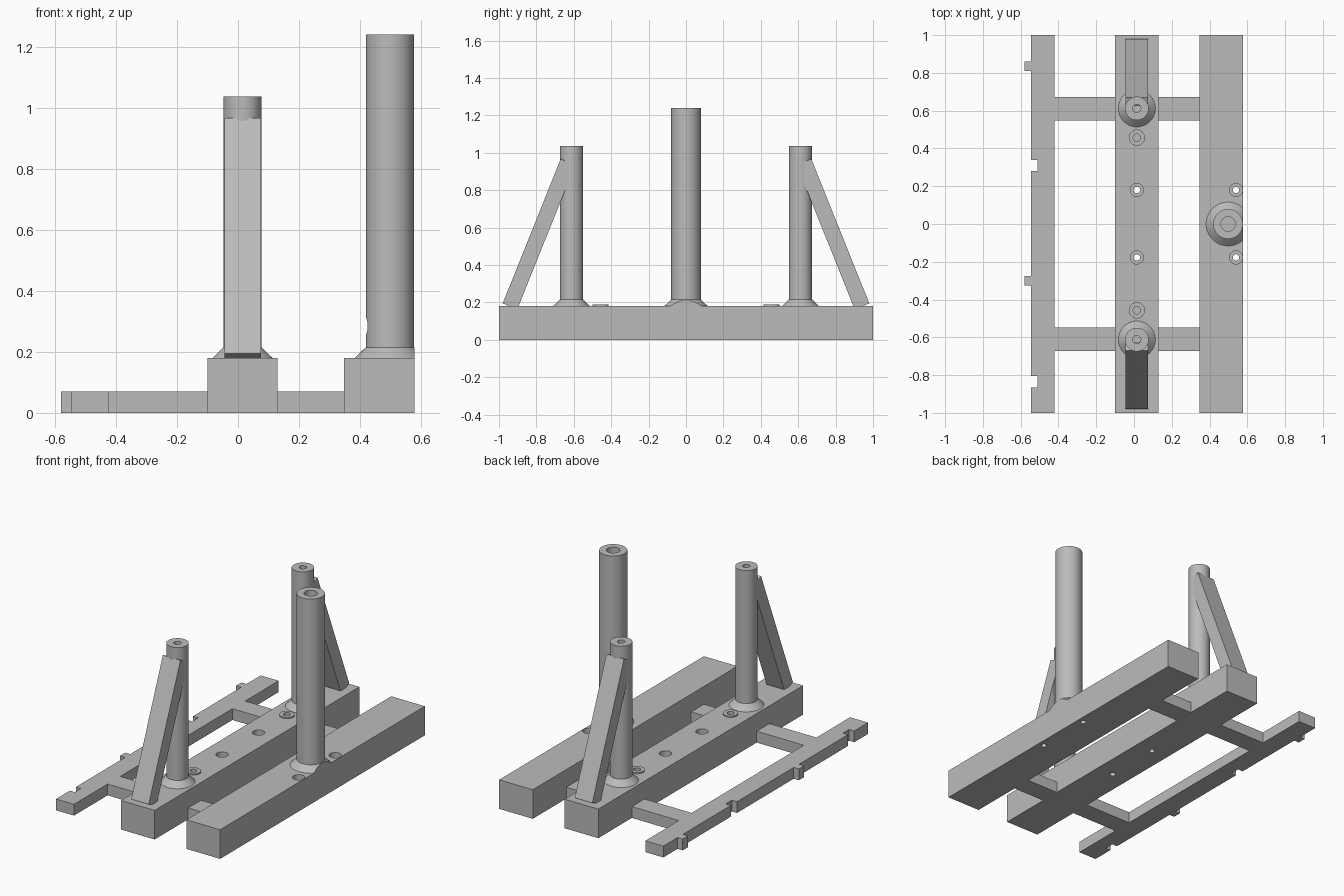
import bpy, bmesh, math
from mathutils import Matrix

cube = bpy.data.objects.get("Cube")
if cube:
    bpy.data.objects.remove(cube, do_unlink=True)

grey = bpy.data.materials.new("plain grey")
grey.use_nodes = True
colour = (0.5, 0.5, 0.5, 1)
grey.diffuse_color = colour
grey.node_tree.nodes["Principled BSDF"].inputs["Base Color"].default_value = colour


def finish(name, bm, smooth=False):
    bmesh.ops.recalc_face_normals(bm, faces=bm.faces)
    mesh = bpy.data.meshes.new(name)
    bm.to_mesh(mesh)
    bm.free()
    mesh.materials.append(grey)
    ob = bpy.data.objects.new(name, mesh)
    bpy.context.collection.objects.link(ob)
    if smooth:
        smooth_object(ob)
    return ob


def smooth_object(ob):
    bpy.ops.object.select_all(action='DESELECT')
    ob.select_set(True)
    bpy.context.view_layer.objects.active = ob
    bpy.ops.object.shade_smooth_by_angle(angle=math.radians(25))


def prism(name, outline, height):
    """Extrude an XY outline up from the floor."""
    bm = bmesh.new()
    face = bm.faces.new([bm.verts.new((x, y, 0)) for x, y in outline])
    up = bmesh.ops.extrude_face_region(bm, geom=[face])["geom"]
    bmesh.ops.translate(bm, vec=(0, 0, height),
                        verts=[v for v in up if isinstance(v, bmesh.types.BMVert)])
    return finish(name, bm)


def box(name, x0, x1, y0, y1, z0, z1):
    ob = prism(name, [(x0, y0), (x1, y0), (x1, y1), (x0, y1)], z1 - z0)
    ob.data.transform(Matrix.Translation((0, 0, z0)))
    return ob


def lathe(name, profile, x, y, steps=48):
    """Spin an (r, z) profile, closed on the axis, round a vertical axis."""
    bm = bmesh.new()
    verts = [bm.verts.new((r, 0, z)) for r, z in profile]
    edges = [bm.edges.new(pair) for pair in zip(verts, verts[1:])]
    bmesh.ops.spin(bm, geom=verts + edges, axis=(0, 0, 1), cent=(0, 0, 0),
                   angle=math.tau, steps=steps)
    bmesh.ops.remove_doubles(bm, verts=bm.verts, dist=1e-5)
    bmesh.ops.translate(bm, verts=bm.verts, vec=(x, y, 0))
    return finish(name, bm, True)


def cut(ob, cutter):
    cutter.hide_render = True
    mod = ob.modifiers.new("cut", 'BOOLEAN')
    mod.operation, mod.solver, mod.object = 'DIFFERENCE', 'EXACT', cutter
    bpy.ops.object.select_all(action='DESELECT')
    ob.select_set(True)
    bpy.context.view_layer.objects.active = ob
    bpy.ops.object.modifier_apply(modifier=mod.name)
    bpy.data.objects.remove(cutter, do_unlink=True)


DECK = 0.18    # top of the beams
RAIL = 0.07    # top of the thin frame
MID = 0.015    # centre line of the middle beam
EDGE = 0.578   # outer face of the left beam

# Two heavy beams with stepped screw holes
middle_beam = box("middle_beam", -0.10, 0.13, -1, 1, 0, DECK)
left_beam = box("left_beam", 0.348, EDGE, -1, 1, 0, DECK)
for beam, x in ((middle_beam, MID), (left_beam, 0.54)):
    for y in (-0.177, 0.18):
        cut(beam, lathe("screw_hole", [(0, -0.1), (0.017, -0.1), (0.017, 0.09),
                                       (0.035, 0.09), (0.035, 0.3), (0, 0.3)], x, y, 32))

# Thin side rail with alternating tabs and notches
outer, inner, step = -0.545, -0.422, 0.035
outline = [(inner, -1), (inner, 1), (outer, 1)]
for y, shift in ((0.835, -step), (0.31, step), (-0.3, -step), (-0.835, step)):
    half = 0.026 if shift < 0 else 0.03
    outline += [(outer, y + half), (outer + shift, y + half),
                (outer + shift, y - half), (outer, y - half)]
outline.append((outer, -1))
prism("side_rail", outline, RAIL)

# Cross bars joining the rail and the beams
for side, s in (("front", -1), ("back", 1)):
    y0, y1 = sorted((s * 0.548, s * 0.672))
    box(side + "_rail_bar", inner, -0.10, y0, y1, 0, RAIL)
    box(side + "_beam_bar", 0.13, 0.348, y0, y1, 0, RAIL)


def post_profile(foot, radius, bore, top, bottom):
    return [(0, DECK), (foot, DECK), (radius, 0.215), (radius, top),
            (bore, top), (bore, bottom), (0, bottom)]


# Outer posts, each with a slanted brace and a raised ring
for side, s in (("front", -1), ("back", 1)):
    lathe(side + "_post", post_profile(0.098, 0.0625, 0.021, 1.037, 0.8), MID, s * 0.612)
    brace = prism(side + "_brace", [(0.98, 0.195), (0.945, DECK), (0.895, DECK),
                                    (0.64, 0.815), (0.625, 0.85), (0.625, 0.948),
                                    (0.67, 0.967)], 0.12)
    brace.data.transform(Matrix(((0, 0, 1, MID - 0.06), (s, 0, 0, 0),
                                 (0, 1, 0, 0), (0, 0, 0, 1))))
    if s > 0:
        pass
    else:
        brace.data.flip_normals()
    cut(middle_beam, lathe("blind_hole", [(0, 0.1), (0.02, 0.1), (0.02, 0.3), (0, 0.3)],
                           MID, s * 0.457, 32))
    lathe(side + "_ring", [(0.02, DECK), (0.043, DECK), (0.043, 0.188),
                           (0.02, 0.188), (0.02, DECK)], MID, s * 0.457, 32)

# Tall post, trimmed flush with the beam and vented on its inner side
tall_post = lathe("tall_post", post_profile(0.116, 0.079, 0.038, 1.24, 0.25), 0.498, 0, 64)
cut(tall_post, box("trim", EDGE, 0.8, -0.3, 0.3, 0, 1.5))
vent = lathe("vent", [(0, 0), (0.03, 0), (0.03, 0.2), (0, 0.2)], 0, 0, 32)
vent.data.transform(Matrix.Translation((0.498, 0, 0.285)) @ Matrix.Rotation(-math.pi / 2, 4, 'Y'))
cut(tall_post, vent)
smooth_object(tall_post)
